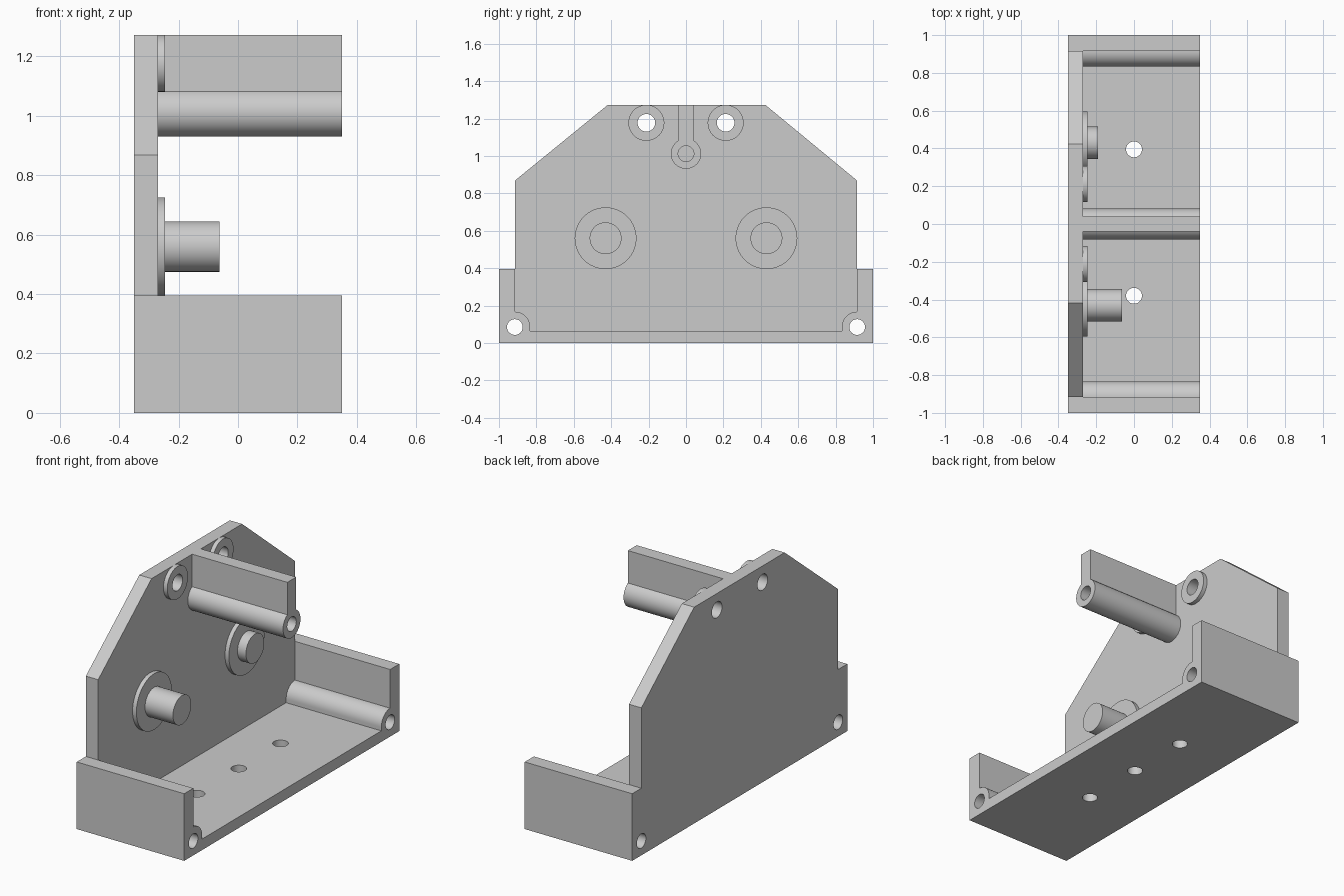
import bpy, bmesh, math
from math import cos, sin, radians

if "Cube" in bpy.data.objects:
    bpy.data.objects.remove(bpy.data.objects["Cube"])

grey = bpy.data.materials.new("plain grey")
grey.use_nodes = True
COLOUR = (0.6, 0.6, 0.6, 1)
grey.diffuse_color = COLOUR
grey.node_tree.nodes["Principled BSDF"].inputs["Base Color"].default_value = COLOUR

BACK, INNER, FACE, OPEN = -0.35, -0.27, -0.245, 0.35   # main x levels
TOP = 1.273


def arc(cy, cz, r, a0, a1, steps):
    """Points of an arc in the y-z plane, angles in degrees."""
    return [(cy + r * cos(radians(a0 + (a1 - a0) * i / steps)),
             cz + r * sin(radians(a0 + (a1 - a0) * i / steps))) for i in range(steps + 1)]


def extrude(name, profile, x0, x1):
    """Extrude a y-z profile along x."""
    bm = bmesh.new()
    face = bm.faces.new([bm.verts.new((x0, y, z)) for y, z in profile])
    new = bmesh.ops.extrude_face_region(bm, geom=[face])["geom"]
    bmesh.ops.translate(bm, vec=(x1 - x0, 0, 0),
                        verts=[v for v in new if isinstance(v, bmesh.types.BMVert)])
    bmesh.ops.recalc_face_normals(bm, faces=bm.faces)
    mesh = bpy.data.meshes.new(name)
    bm.to_mesh(mesh)
    bm.free()
    mesh.materials.append(grey)
    ob = bpy.data.objects.new(name, mesh)
    bpy.context.collection.objects.link(ob)
    return ob


def rod(name, y, z, r, x0, x1):
    return extrude(name, arc(y, z, r, 0, 360, 64)[:-1], x0, x1)


def combine(ob, tool, operation):
    """Apply a boolean and discard the tool object."""
    tool.hide_render = True
    mod = ob.modifiers.new("boolean", "BOOLEAN")
    mod.operation, mod.object, mod.solver = operation, tool, "EXACT"
    bpy.context.view_layer.objects.active = ob
    bpy.ops.object.modifier_apply(modifier=mod.name)
    bpy.data.objects.remove(tool)


def drill(ob, y, z, r, x0=-0.5, x1=0.5):
    combine(ob, rod("hole_cutter", y, z, r, x0, x1), "DIFFERENCE")


# Tray: floor, two end walls and rounded corner channels
half = [(1, 0), (1, 0.395), (0.915, 0.395)] + arc(0.915, 0.085, 0.082, 90, 180, 16) + [(0.833, 0.065)]
frame = extrude("frame", half + [(-y, z) for y, z in reversed(half)], BACK, OPEN)

# Upright plate with sloping shoulders
plate = extrude("plate", [(-0.915, 0), (0.915, 0), (0.915, 0.868), (0.424, TOP),
                          (-0.418, TOP), (-0.915, 0.868)], BACK, INNER)
combine(frame, plate, "UNION")

# Corner holes, upper holes and floor holes
for side in (-1, 1):
    drill(frame, side * 0.915, 0.085, 0.042)
    drill(frame, side * 0.212, 1.177, 0.047)
for y in (-0.38, 0.008, 0.395):
    cutter = rod("hole_cutter", 0, 0, 0.042, -0.2, 0.2)
    cutter.rotation_euler.y = math.pi / 2
    cutter.location.y = y
    bpy.context.view_layer.update()
    combine(frame, cutter, "DIFFERENCE")

# Merge coplanar faces left by the cuts
bm = bmesh.new()
bm.from_mesh(frame.data)
bmesh.ops.remove_doubles(bm, verts=bm.verts, dist=0.0001)
bmesh.ops.dissolve_limit(bm, angle_limit=radians(0.5), verts=bm.verts, edges=bm.edges)
bm.to_mesh(frame.data)
bm.free()

# Top rail: tube with a fin rising to the plate's top edge
R = 0.081
lean = math.degrees(math.acos(0.041 / R))
rail = extrude("top_rail", [(0.041, TOP), (-0.041, TOP)]
               + arc(0, 1.012, R, 180 - lean, 360 + lean, 48), INNER, OPEN)
drill(rail, 0, 1.012, 0.042, INNER + 0.01)

# Washers around the upper holes, and flanged pins of unequal length
parts = [frame, rail]
for label, side, pin_end in (("right", -1, -0.063), ("left", 1, -0.19)):
    for suffix, s in (("front" if side < 0 else "back", side),):
        washer = rod(suffix + "_washer", s * 0.212, 1.177, 0.096, INNER, FACE)
        drill(washer, s * 0.212, 1.177, 0.047)
        flange = rod(suffix + "_pin_flange", s * 0.43, 0.56, 0.165, INNER, FACE)
        pin = rod(suffix + "_pin", s * 0.43, 0.56, 0.085, FACE, pin_end)
        parts += [washer, flange, pin]

# Smooth round surfaces, keep sharp edges
bpy.ops.object.select_all(action="DESELECT")
for ob in parts:
    ob.select_set(True)
bpy.context.view_layer.objects.active = frame
bpy.ops.object.shade_smooth_by_angle(angle=radians(30))
